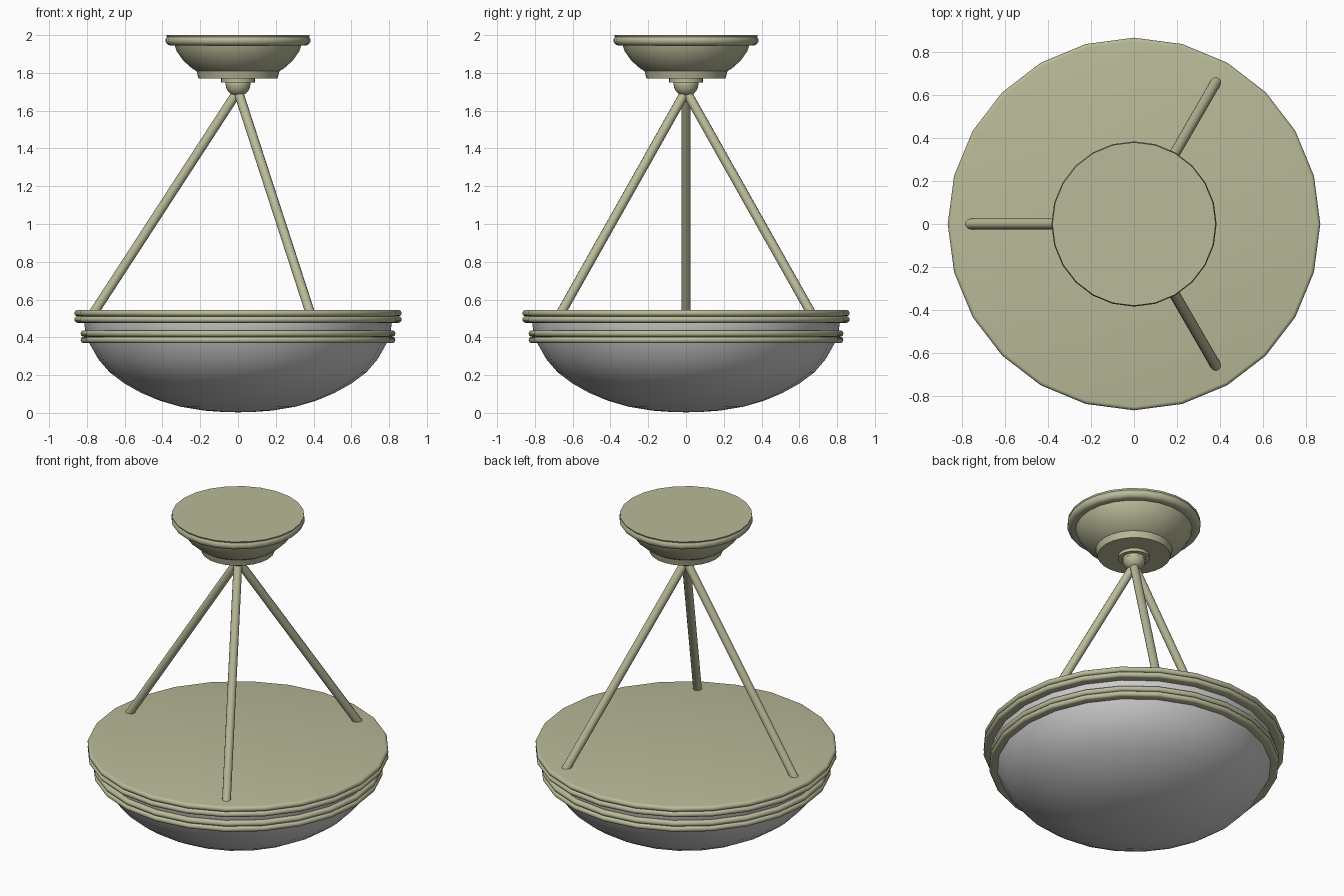
import bpy, bmesh, math
from mathutils import Vector

if "Cube" in bpy.data.objects:
    bpy.data.objects.remove(bpy.data.objects["Cube"])

metal = bpy.data.materials.new("brushed_metal")
metal.diffuse_color = (0.49, 0.49, 0.32, 1)
metal.use_nodes = True
metal.node_tree.nodes["Principled BSDF"].inputs["Base Color"].default_value = metal.diffuse_color


def finish(bm, name, mat, angle):
    bmesh.ops.remove_doubles(bm, verts=bm.verts, dist=0.0005)
    bmesh.ops.recalc_face_normals(bm, faces=bm.faces)
    mesh = bpy.data.meshes.new(name)
    bm.to_mesh(mesh)
    bm.free()
    ob = bpy.data.objects.new(name, mesh)
    bpy.context.collection.objects.link(ob)
    if mat:
        mesh.materials.append(mat)
    bpy.ops.object.select_all(action='DESELECT')
    ob.select_set(True)
    bpy.context.view_layer.objects.active = ob
    bpy.ops.object.shade_smooth_by_angle(angle=math.radians(angle))
    return ob


def lathe(name, profile, mat=metal, sides=24, angle=40):
    """Revolve (radius, z) points around the z axis."""
    bm = bmesh.new()
    vs = [bm.verts.new((r, 0, z)) for r, z in profile]
    es = [bm.edges.new(p) for p in zip(vs, vs[1:])]
    bmesh.ops.spin(bm, geom=vs + es, axis=(0, 0, 1), cent=(0, 0, 0),
                   angle=math.tau, steps=sides)
    return finish(bm, name, mat, angle)


def arc(r, z, rad, a0, a1, n=6):
    """Circular stretch of a profile, angles in degrees."""
    angs = [math.radians(a0 + (a1 - a0) * i / n) for i in range(n + 1)]
    return [(max(0, r + rad * math.cos(a)), z + rad * math.sin(a)) for a in angs]


def rod(name, start, end, radius):
    start, end = Vector(start), Vector(end)
    d = end - start
    bm = bmesh.new()
    bmesh.ops.create_cone(bm, cap_ends=True, segments=12, radius1=radius,
                          radius2=radius, depth=d.length)
    bm.transform(d.to_track_quat('Z', 'Y').to_matrix().to_4x4())
    bmesh.ops.translate(bm, vec=(start + end) / 2, verts=bm.verts)
    return finish(bm, name, metal, 40)


# Ceiling canopy with rolled rim and stepped bowl shape
lathe("ceiling_canopy",
      [(0, 2.0), (0.38, 2.0)] + arc(0.357, 1.972, 0.027, 45, -90) +
      [(0.335, 1.945), (0.325, 1.915), (0.29, 1.865), (0.245, 1.825),
       (0.22, 1.81), (0.21, 1.77), (0, 1.77)])

# Collar and ball under the canopy
lathe("canopy_collar", [(0, 1.775), (0.09, 1.775), (0.09, 1.75),
                        (0.066, 1.75), (0.066, 1.735), (0, 1.735)])
lathe("hanger_ball", [(0, 1.745)] + arc(0, 1.742, 0.066, 0, -90))

# Three sloping rods
for i in range(3):
    a = math.radians(60 + 120 * i)
    rod(f"hanging_rod_{i + 1}", (0, 0, 1.705),
        (0.764 * math.cos(a), 0.764 * math.sin(a), 0.53), 0.025)

# Top plate with a doubled rounded rim
lathe("top_plate", [(0, 0.545)] + arc(0.849, 0.528, 0.017, 90, -90, 8) +
      arc(0.849, 0.494, 0.017, 90, -90, 8) + [(0.80, 0.477)])

# Lower double trim ring around the bowl
lathe("lower_trim_ring", [(0.79, 0.437)] + arc(0.816, 0.42, 0.017, 90, -90, 8) +
      arc(0.816, 0.386, 0.017, 90, -90, 8) + [(0.775, 0.369)])

# Glass bowl
lathe("glass_bowl",
      [(0.815, 0.53), (0.815, 0.48), (0.808, 0.43), (0.785, 0.365),
       (0.74, 0.285), (0.68, 0.215), (0.60, 0.155), (0.51, 0.105),
       (0.41, 0.063), (0.30, 0.032), (0.18, 0.012), (0.08, 0.005), (0, 0.003)],
      mat=None, angle=60)
